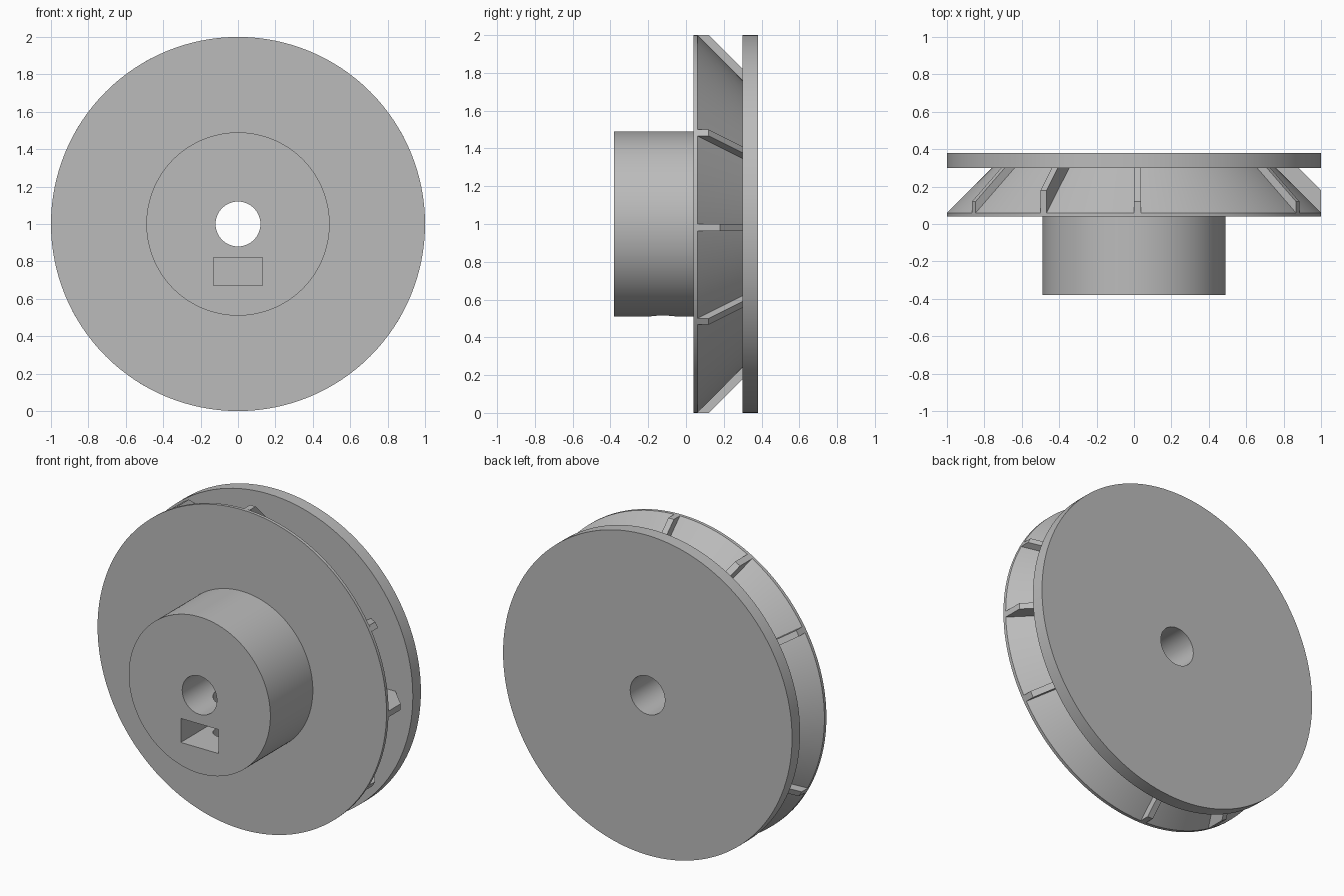
import bpy
import bmesh
from math import radians
from mathutils import Matrix, Vector

if "Cube" in bpy.data.objects:
    bpy.data.objects.remove(bpy.data.objects["Cube"], do_unlink=True)

AXIS = Vector((0, 0, 1))  # centre of the wheel; it turns about y
SEGMENTS = 128

grey = bpy.data.materials.new("plain grey")
grey.use_nodes = True
grey.diffuse_color = (0.5, 0.5, 0.5, 1)
grey.node_tree.nodes["Principled BSDF"].inputs["Base Color"].default_value = (0.5, 0.5, 0.5, 1)


def make_object(name, bm):
    bmesh.ops.recalc_face_normals(bm, faces=bm.faces)
    mesh = bpy.data.meshes.new(name)
    bm.to_mesh(mesh)
    bm.free()
    mesh.materials.append(grey)
    obj = bpy.data.objects.new(name, mesh)
    bpy.context.collection.objects.link(obj)
    return obj


def activate(obj):
    bpy.ops.object.select_all(action="DESELECT")
    obj.select_set(True)
    bpy.context.view_layer.objects.active = obj


def lathe(name, profile):
    """Revolve a closed (radius, y) profile around the wheel axis."""
    bm = bmesh.new()
    verts = [bm.verts.new((r, y, 1)) for r, y in profile]
    edges = [bm.edges.new((a, b)) for a, b in zip(verts, verts[1:] + verts[:1])]
    bmesh.ops.spin(bm, geom=verts + edges, cent=AXIS, axis=(0, 1, 0),
                   angle=radians(360), steps=SEGMENTS, use_merge=True)
    bmesh.ops.remove_doubles(bm, verts=bm.verts, dist=0.0001)
    return make_object(name, bm)


def cut(target, cutter):
    cutter.hide_render = True
    mod = target.modifiers.new("cut", "BOOLEAN")
    mod.operation = "DIFFERENCE"
    mod.solver = "EXACT"
    mod.object = cutter
    activate(target)
    bpy.ops.object.modifier_apply(modifier=mod.name)
    bpy.data.objects.remove(cutter, do_unlink=True)


def make_rib(name, angle, shoulder):
    """Straight rib lying on the cone, with one side on the radial line."""
    tip = 0.7 + shoulder
    profile = [(0.98, 0.06), (1, 0.06), (1, shoulder), (tip, 0.3),
               (tip, 0.31), (0.74, 0.31)]
    bm = bmesh.new()
    face = bm.faces.new([bm.verts.new((r, y, 0)) for r, y in profile])
    side = bmesh.ops.extrude_face_region(bm, geom=[face])["geom"]
    moved = [v for v in side if isinstance(v, bmesh.types.BMVert)]
    bmesh.ops.translate(bm, verts=moved, vec=(0, 0, -0.038))
    bm.transform(Matrix.Translation(AXIS) @ Matrix.Rotation(radians(-angle), 4, "Y"))
    return make_object(name, bm)


# Hub, thin front rim, cone and back disc in one turned body with a bore
body = lathe("wheel_body", [(0.12, -0.38), (0.49, -0.38), (0.49, 0.04), (1, 0.04),
                            (1, 0.06), (0.76, 0.3), (1, 0.3), (1, 0.38), (0.12, 0.38)])

# Nut slot in the hub face
bm = bmesh.new()
bmesh.ops.create_cube(bm, size=1, matrix=Matrix.Translation((0, -0.2, 0.745))
                      @ Matrix.Diagonal((0.26, 0.42, 0.15, 1)))
cut(body, make_object("slot_cutter", bm))

# Set screw hole from the underside of the hub into the bore
bm = bmesh.new()
bmesh.ops.create_cone(bm, cap_ends=True, segments=32, radius1=0.072, radius2=0.072,
                      depth=0.6, matrix=Matrix.Translation((0, -0.122, 0.7)))
cut(body, make_object("screw_cutter", bm))

activate(body)
bpy.ops.object.shade_smooth_by_angle(angle=radians(30))

# Three groups of three ribs, the middle one of each group taller
for group in range(3):
    for place, step in (("lower", -30), ("middle", 0), ("upper", 30)):
        make_rib(f"rib_{group + 1}_{place}", group * 120 + step,
                 0.18 if step == 0 else 0.12)
